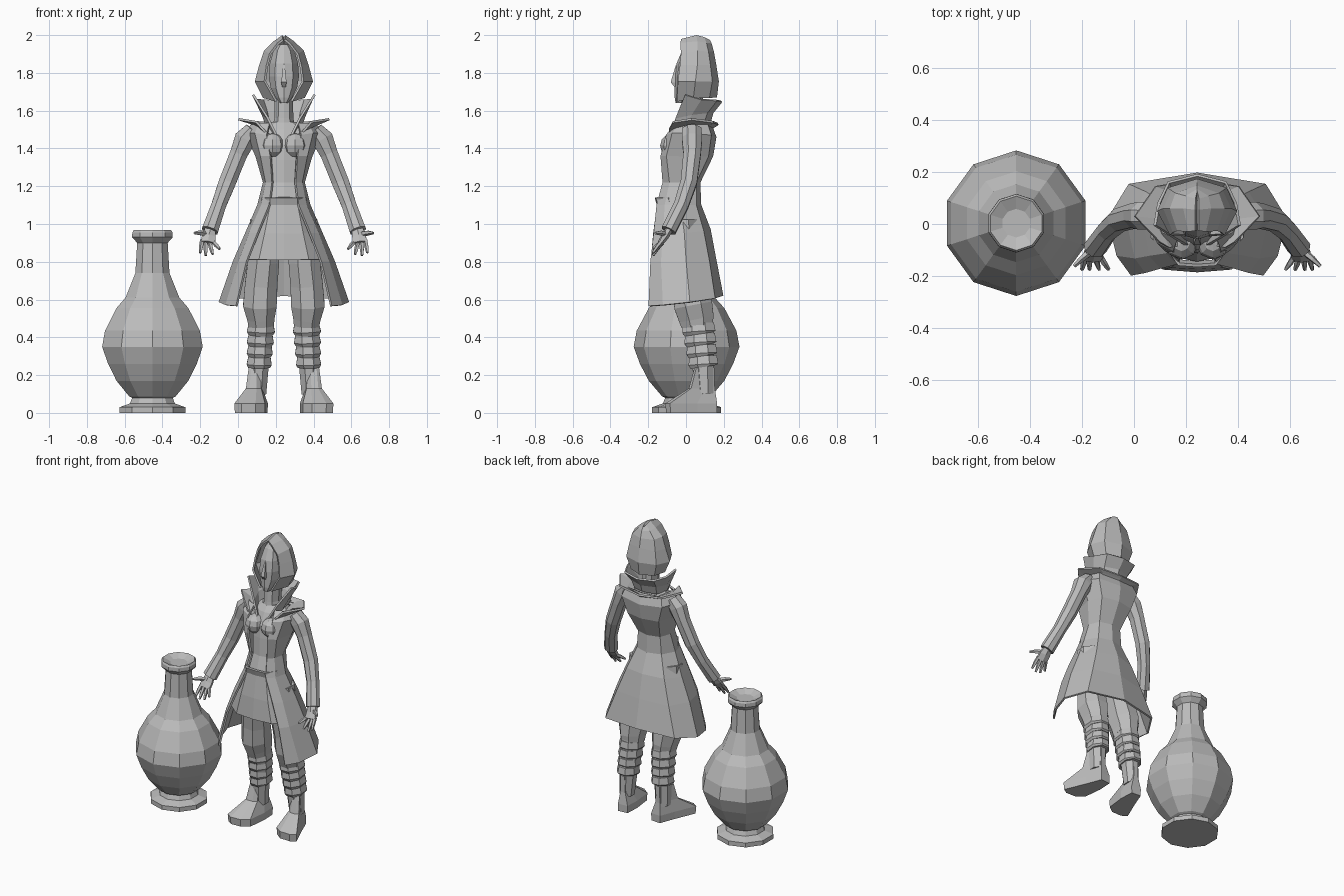
import bpy, bmesh, math
from mathutils import Vector

CX = 0.243  # centre line of the figure
grey = bpy.data.materials.new("plain grey")
grey.diffuse_color = (0.5, 0.5, 0.5, 1)


def loft(name, rings, closed=True, thick=0.0):
    """Skin a list of equal-length point rings."""
    bm = bmesh.new()
    rows = [[bm.verts.new(p) for p in r] for r in rings]
    n = len(rows[0])
    for a, b in zip(rows, rows[1:]):
        for i in range(n if closed else n - 1):
            j = (i + 1) % n
            bm.faces.new((a[i], a[j], b[j], b[i]))
    if closed:
        bm.faces.new(rows[0])
        bm.faces.new(rows[-1])
    bmesh.ops.recalc_face_normals(bm, faces=bm.faces)
    me = bpy.data.meshes.new(name)
    bm.to_mesh(me)
    bm.free()
    me.materials.append(grey)
    ob = bpy.data.objects.new(name, me)
    bpy.context.collection.objects.link(ob)
    if thick:
        m = ob.modifiers.new("thickness", 'SOLIDIFY')
        m.thickness = thick
        m.offset = 0
    return ob


def mirrored(half):
    """Complete a half ring across the figure's centre line."""
    other = [(-x, y, z) for x, y, z in reversed(half) if x > 1e-6]
    return [(x + CX, y, z) for x, y, z in list(half) + other]


def sheet(name, halves, thick=0.012):
    return loft(name, [mirrored(h) for h in halves], False, thick)


def body(name, rows):
    """Closed symmetric form from (z, half width, front y, back y)."""
    rings = []
    for z, w, f, b in rows:
        d = b - f
        rings.append(mirrored([(0, f, z), (w * .6, f + d * .08, z), (w, f + d * .45, z),
                               (w * .7, b - d * .12, z), (0, b, z)]))
    return loft(name, rings)


def tube(name, path, side, n=8):
    """Tapered tube on one side of the figure: (x, y, z, rx, ry)."""
    pts = [Vector((CX + side * p[0], p[1], p[2])) for p in path]
    rings = []
    for i, p in enumerate(pts):
        t = (pts[min(i + 1, len(pts) - 1)] - pts[max(i - 1, 0)]).normalized()
        a = t.cross(Vector((0, 1, 0))).normalized()
        b = t.cross(a)
        ang = [2 * math.pi * (k + .5) / n for k in range(n)]
        rings.append([p + a * math.cos(q) * path[i][3] + b * math.sin(q) * path[i][4] for q in ang])
    return loft(name, rings)


# Vase: ten-sided lathe with a dished top
profile = [(.183, 0), (.183, .03), (.125, .05), (.113, .08), (.13, .088), (.2, .17), (.247, .26),
           (.28, .35), (.264, .435), (.2, .555), (.15, .61), (.095, .74), (.085, .9),
           (.113, .93), (.112, .955), (.104, .967), (.055, .945)]
loft("vase", [[(-.453 + r * math.cos(math.pi * (.5 + k / 5)), .003 + r * math.sin(math.pi * (.5 + k / 5)), z)
               for k in range(10)] for r, z in profile])

# Head, nose and neck
body("head", [(1.64, .02, -.055, .0), (1.67, .045, -.06, .06), (1.72, .07, -.06, .11),
              (1.78, .08, -.06, .13), (1.85, .075, -.05, .13), (1.92, .055, -.02, .11), (1.95, .03, .0, .09)])
tube("nose", [(0, -.05, 1.84, .006, .006), (0, -.064, 1.75, .02, .024), (0, -.055, 1.73, .014, .012)], 1, 4)
body("neck", [(1.48, .07, -.04, .1), (1.56, .05, -.03, .09), (1.68, .048, -.02, .09)])

# Hood, open at the front
sheet("hood", [
    [(.04, -.045, 1.65), (.105, .04, 1.67), (.085, .12, 1.67), (0, .158, 1.67)],
    [(.1, -.04, 1.755), (.148, .05, 1.755), (.11, .135, 1.755), (0, .168, 1.755)],
    [(.088, -.03, 1.84), (.125, .06, 1.84), (.095, .125, 1.84), (0, .153, 1.85)],
    [(.072, -.025, 1.9), (.1, .06, 1.915), (.08, .115, 1.91), (0, .142, 1.91)],
    [(.03, -.028, 1.955), (.05, .06, 1.963), (.04, .105, 1.955), (0, .13, 1.955)],
    [(.004, -.025, 1.975), (.004, .055, 1.995), (.004, .095, 1.985), (0, .122, 1.97)]])

# Tall flared collar and the shoulder collar below it
sheet("tall_collar", [
    [(.035, -.085, 1.46), (.09, 0, 1.52), (.08, .09, 1.53), (0, .125, 1.54)],
    [(.085, -.055, 1.56), (.112, .03, 1.58), (.09, .11, 1.59), (0, .14, 1.59)],
    [(.163, -.005, 1.685), (.148, .08, 1.66), (.11, .16, 1.655), (0, .188, 1.65)]])
sheet("shoulder_collar", [
    [(.07, -.085, 1.46), (.11, .02, 1.51), (.09, .1, 1.51), (0, .12, 1.5)],
    [(.11, -.09, 1.5), (.16, .02, 1.53), (.12, .13, 1.53), (0, .155, 1.52)],
    [(.145, -.07, 1.54), (.24, .03, 1.555), (.16, .145, 1.54), (0, .17, 1.53)]])

# Tunic torso and front panel
body("tunic_torso", [(1.06, .12, -.145, .04), (1.12, .115, -.145, .045), (1.22, .093, -.115, .045),
                     (1.34, .105, -.11, .1), (1.42, .13, -.1, .12), (1.5, .14, -.06, .11), (1.54, .07, -.03, .1)])
sheet("front_panel", [
    [(.115, -.09, 1.14), (.07, -.155, 1.14), (0, -.16, 1.14)],
    [(.12, -.08, 1.1), (.07, -.142, 1.1), (0, -.148, 1.1)],
    [(.17, -.1, .95), (.1, -.163, .95), (0, -.168, .95)],
    [(.215, -.1, .81), (.13, -.17, .81), (0, -.18, .81)]])

# Long coat, open at the front and flaring to the hem
sheet("long_coat", [
    [(.075, -.055, 1.53), (.13, -.03, 1.53), (.17, .03, 1.525), (.13, .11, 1.53), (0, .13, 1.53)],
    [(.09, -.1, 1.47), (.15, -.07, 1.48), (.2, .03, 1.48), (.15, .13, 1.47), (0, .155, 1.46)],
    [(.07, -.13, 1.36), (.12, -.1, 1.36), (.145, .02, 1.36), (.115, .115, 1.36), (0, .138, 1.36)],
    [(.06, -.12, 1.22), (.092, -.085, 1.22), (.105, -.02, 1.22), (.08, .05, 1.22), (0, .07, 1.22)],
    [(.075, -.152, 1.1), (.115, -.11, 1.1), (.135, -.03, 1.1), (.09, .05, 1.1), (0, .075, 1.1)],
    [(.137, -.168, .95), (.18, -.12, .95), (.2, -.01, .95), (.14, .09, .96), (0, .125, .97)],
    [(.195, -.185, .8), (.235, -.13, .8), (.265, 0, .8), (.195, .12, .8), (0, .155, .81)],
    [(.25, -.195, .565), (.305, -.12, .57), (.34, .02, .585), (.26, .15, .605), (0, .192, .62)]])

for side, label in ((1, "left"), (-1, "right")):
    # Bust
    bpy.ops.mesh.primitive_uv_sphere_add(segments=8, ring_count=6, radius=.065,
                                         location=(CX + side * .06, -.072, 1.415))
    bust = bpy.context.object
    bust.name = label + "_bust"
    bust.data.materials.append(grey)

    # Sleeve and cuff
    tube(label + "_sleeve", [(.165, .03, 1.5, .045, .055), (.205, .032, 1.45, .062, .058),
                             (.24, .032, 1.37, .05, .05), (.3, .015, 1.22, .049, .047),
                             (.345, -.025, 1.1, .042, .042), (.392, -.092, .965, .047, .042)], side)

    # Hand: flat palm, four fingers and a thumb
    tube(label + "_palm", [(.387, -.085, .98, .03, .022), (.398, -.11, .935, .042, .02),
                           (.402, -.135, .9, .043, .016)], side, 6)
    for k, (bx, bz, tx, tz) in enumerate([(.432, .915, .443, .848), (.413, .905, .414, .833),
                                          (.392, .9, .377, .84), (.373, .905, .34, .868)]):
        tube(f"{label}_finger_{k + 1}", [(bx, -.125, bz, .012, .012), ((bx + tx) / 2, -.152, (bz + tz) / 2, .012, .011),
                                         (tx, -.175, tz, .007, .007)], side, 5)
    tube(label + "_thumb", [(.41, -.105, .945, .016, .014), (.445, -.135, .953, .014, .012),
                            (.474, -.163, .952, .007, .007)], side, 5)

    # Trouser leg and shin
    tube(label + "_trouser", [(.1, -.02, 1.02, .085, .085), (.108, -.005, .8, .09, .085),
                              (.12, .02, .68, .093, .095), (.127, .038, .57, .096, .11),
                              (.122, .055, .5, .078, .1), (.12, .06, .46, .072, .09)], side)
    tube(label + "_shin", [(.12, .06, .5, .07, .09), (.12, .07, .42, .066, .084),
                           (.124, .078, .34, .064, .074), (.132, .09, .24, .055, .06),
                           (.138, .098, .1, .048, .052)], side)
    # Shin wraps, each widening downwards
    for k in range(4):
        z, s = .475 - k * .058, 1 - k * .035
        y = .066 + k * .008
        tube(f"{label}_wrap_{k + 1}", [(.12 + k * .003, y, z, .07 * s, .088 * s),
                                       (.122 + k * .003, y + .002, z - .045, .08 * s, .095 * s),
                                       (.122 + k * .003, y + .004, z - .058, .07 * s, .084 * s)], side)

    # Boot foot, toes turned slightly outwards
    sole = [(.09, .16), (.16, .165), (.2, .06), (.262, -.085), (.225, -.11),
            (.15, -.108), (.1, -.07), (.085, .06)]
    loft(label + "_boot", [[(CX + side * (x + (.14 - x) * k), y + (.14 - y) * k, z) for x, y in sole]
                           for z, k in ((0, .02), (.05, 0), (.13, .5), (.24, .62))])
